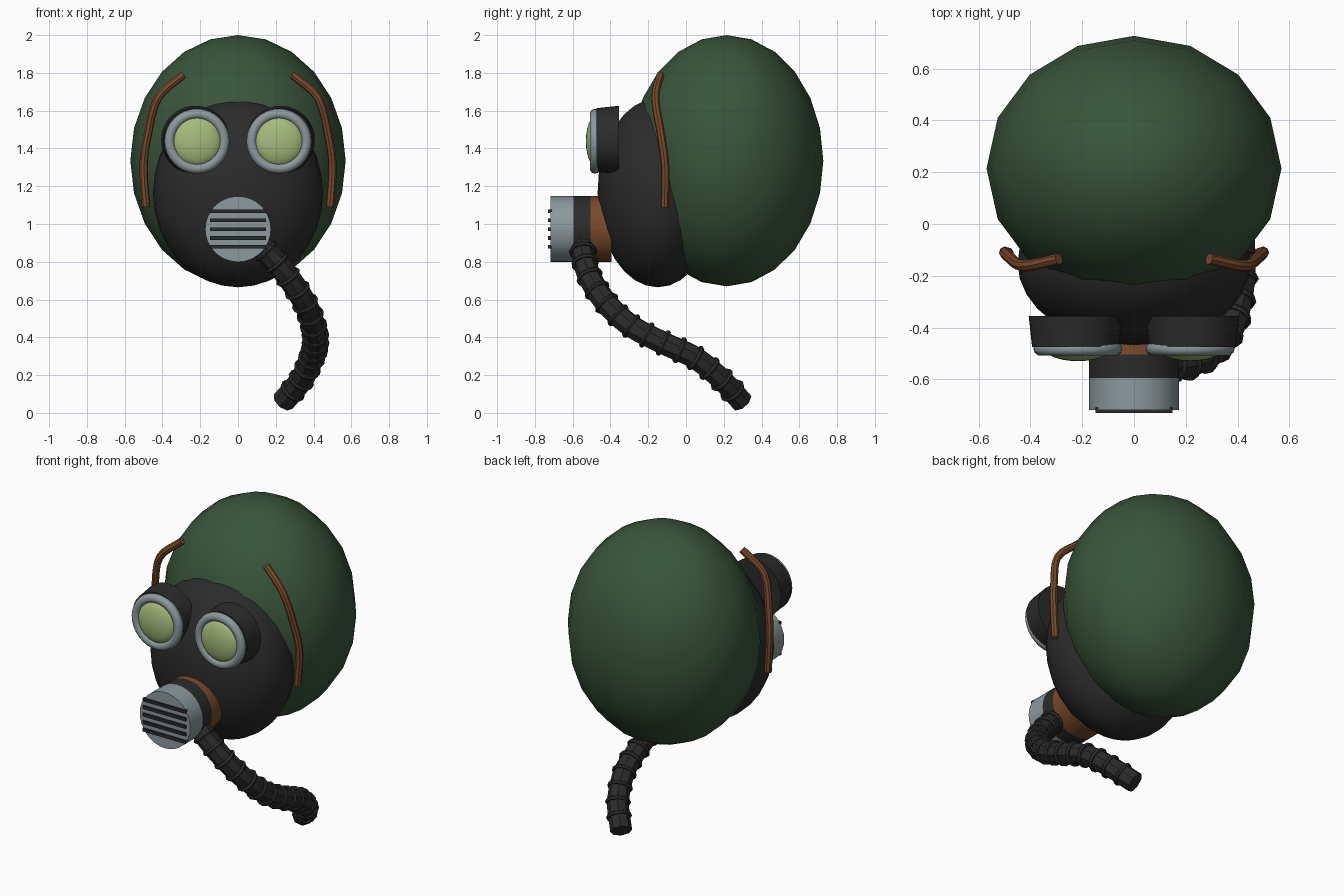
import bpy
from math import pi
from mathutils import Vector

cube = bpy.data.objects.get("Cube")
if cube:
    bpy.data.objects.remove(cube, do_unlink=True)


def material(name, r, g, b):
    m = bpy.data.materials.new(name)
    m.use_nodes = True
    m.diffuse_color = (r, g, b, 1)
    bsdf = next(n for n in m.node_tree.nodes if n.type == 'BSDF_PRINCIPLED')
    bsdf.inputs["Base Color"].default_value = (r, g, b, 1)
    return m


GREEN = material("dark green", 0.04, 0.09, 0.042)
BLACK = material("black rubber", 0.024, 0.024, 0.024)
METAL = material("grey metal", 0.26, 0.32, 0.34)
BROWN = material("brown leather", 0.19, 0.068, 0.024)
LENS = material("pale green lens", 0.38, 0.5, 0.2)


def finish(name, mat, smooth=True):
    ob = bpy.context.object
    ob.name = name
    ob.data.materials.clear()
    ob.data.materials.append(mat)
    if smooth:
        bpy.ops.object.shade_smooth_by_angle(angle=0.7)
    return ob


def ellipsoid(name, mat, center, radii, segments=16, rings=12):
    bpy.ops.mesh.primitive_uv_sphere_add(segments=segments, ring_count=rings, radius=1, location=center)
    bpy.context.object.scale = radii
    return finish(name, mat)


def barrel(name, mat, x, z, y_back, y_front, r_back, r_front, sides=32):
    # tapered cylinder along y, with its top end facing the front
    bpy.ops.mesh.primitive_cone_add(vertices=sides, radius1=r_back, radius2=r_front,
                                    depth=y_back - y_front, rotation=(pi / 2, 0, 0),
                                    location=(x, (y_back + y_front) / 2, z))
    return finish(name, mat)


def spline_points(pts, steps):
    # smooth path through the points
    p = [Vector(q) for q in pts]
    p = [2 * p[0] - p[1]] + p + [2 * p[-1] - p[-2]]
    out = []
    for a, b, c, d in zip(p, p[1:], p[2:], p[3:]):
        for i in range(steps):
            t = i / steps
            out.append(0.5 * (2 * b + (c - a) * t + (2 * a - 5 * b + 4 * c - d) * t ** 2
                              + (3 * b - a - 3 * c + d) * t ** 3))
    return out + [p[-2]]


def tube(name, mat, path, radius):
    cu = bpy.data.curves.new(name, 'CURVE')
    cu.dimensions = '3D'
    cu.bevel_depth = radius
    cu.bevel_resolution = 2
    cu.use_fill_caps = True
    sp = cu.splines.new('POLY')
    sp.points.add(len(path) - 1)
    for point, co in zip(sp.points, path):
        point.co = (*co, 1)
    ob = bpy.data.objects.new(name, cu)
    bpy.context.collection.objects.link(ob)
    bpy.ops.object.select_all(action='DESELECT')
    ob.select_set(True)
    bpy.context.view_layer.objects.active = ob
    bpy.ops.object.convert(target='MESH')
    return finish(name, mat)


# Helmet and face mask
ellipsoid("helmet", GREEN, (0, 0.215, 1.335), (0.57, 0.512, 0.665))
ellipsoid("face_mask", BLACK, (0, -0.15, 1.165), (0.45, 0.318, 0.5), 32, 16)

# Goggles and straps on both sides
strap = [(0.29, -0.135, 1.79), (0.425, -0.162, 1.665), (0.48, -0.13, 1.46),
         (0.5, -0.11, 1.3), (0.487, -0.112, 1.09)]
for side, s in (("left", 1), ("right", -1)):
    barrel(side + "_eye_cup", BLACK, s * 0.226, 1.445, -0.355, -0.475, 0.181, 0.168)
    bpy.ops.mesh.primitive_torus_add(major_radius=0.145, minor_radius=0.027, major_segments=32,
                                     minor_segments=10, rotation=(pi / 2, 0, 0),
                                     location=(s * 0.217, -0.482, 1.438))
    finish(side + "_eye_rim", METAL)
    ellipsoid(side + "_lens", LENS, (s * 0.217, -0.48, 1.438), (0.13, 0.05, 0.13), 24, 12)
    tube(side + "_strap", BROWN, spline_points([(s * x, y, z) for x, y, z in strap], 4), 0.022)

# Breathing filter
for name, mat, back, front in (("filter_collar", BROWN, -0.395, -0.505),
                               ("filter_band", BLACK, -0.505, -0.595),
                               ("filter_can", METAL, -0.595, -0.718)):
    barrel(name, mat, 0, 0.973, back, front, 0.174, 0.174)
for i in range(5):
    bpy.ops.mesh.primitive_cube_add(size=1, location=(0, -0.72, 0.973 + (i - 2) * 0.047))
    bpy.context.object.scale = (0.296, 0.02, 0.019)
    finish("grille_bar_%d" % (i + 1), BLACK, False)

# Ribbed hose
hose = spline_points([(0.08, -0.53, 0.92), (0.15, -0.545, 0.855), (0.265, -0.51, 0.72),
                      (0.355, -0.42, 0.58), (0.4, -0.29, 0.46), (0.41, -0.12, 0.37),
                      (0.39, 0.05, 0.29), (0.335, 0.19, 0.175), (0.24, 0.295, 0.06)], 6)
tube("hose", BLACK, hose, 0.062)
for i in range(6, len(hose) - 1, 3):
    direction = hose[i + 1] - hose[i - 1]
    bpy.ops.mesh.primitive_torus_add(major_radius=0.06, minor_radius=0.014, major_segments=12,
                                     minor_segments=6, location=hose[i],
                                     rotation=direction.to_track_quat('Z', 'Y').to_euler())
    finish("hose_rib_%d" % (i // 3 - 1), BLACK)
